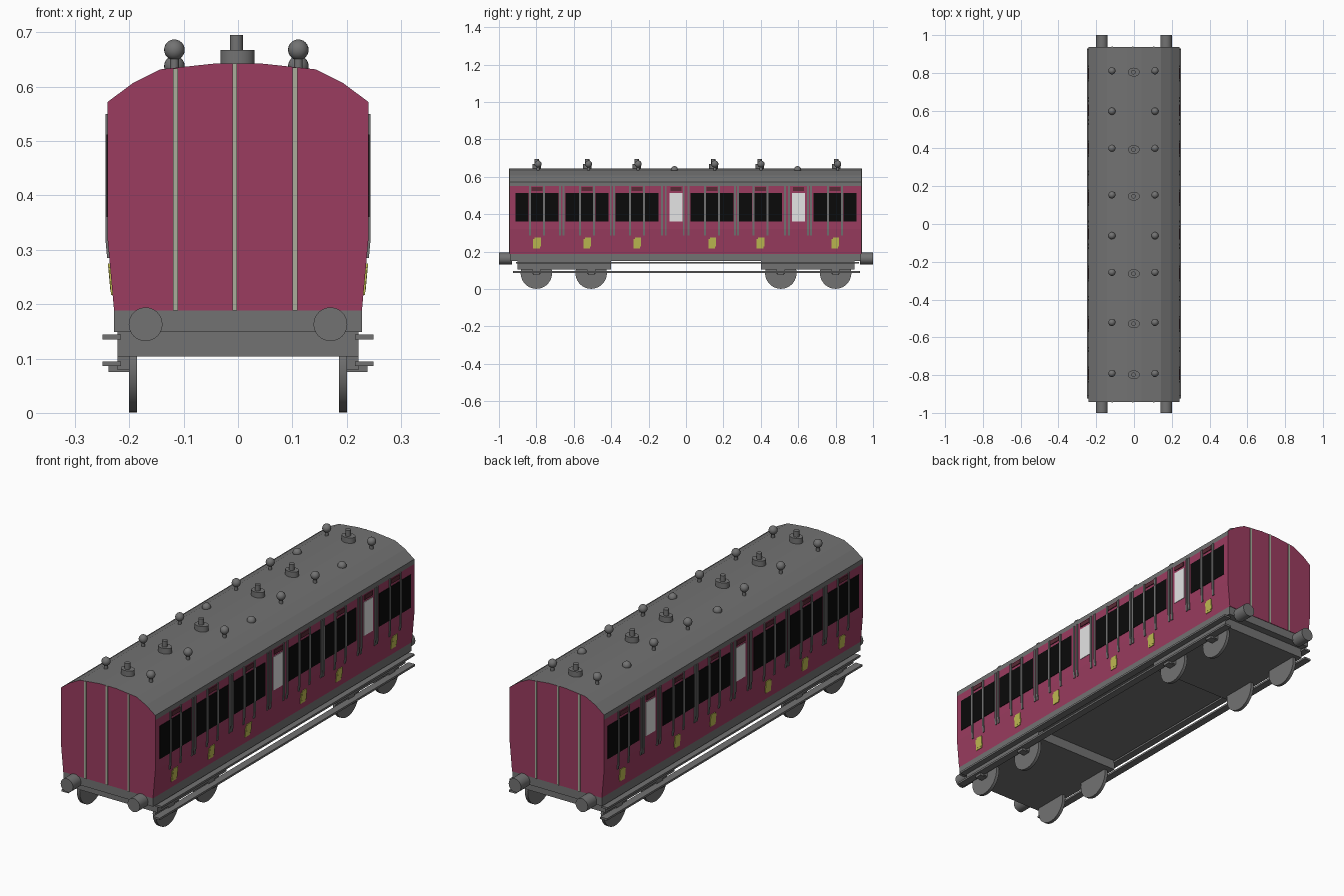
import bpy, bmesh, math
from mathutils import Matrix, Vector

if "Cube" in bpy.data.objects:
    bpy.data.objects.remove(bpy.data.objects["Cube"])


def material(name, rgb):
    m = bpy.data.materials.new(name)
    m.diffuse_color = (*rgb, 1)
    m.use_nodes = True
    m.node_tree.nodes["Principled BSDF"].inputs["Base Color"].default_value = m.diffuse_color
    return m


GREY = material("grey", (0.17, 0.17, 0.17))
CRIMSON = material("crimson", (0.328, 0.045, 0.117))
DARK_RED = material("dark_red", (0.10, 0.022, 0.035))
BLACK = material("window_black", (0.003, 0.003, 0.003))
WHITE = material("frosted_white", (0.78, 0.78, 0.78))
YELLOW = material("crest_yellow", (0.53, 0.50, 0.085))
PALE = material("pale_stripe", (0.40, 0.42, 0.33))


def finish(name, bm, *mats, mirror=False, smooth=False):
    bmesh.ops.recalc_face_normals(bm, faces=bm.faces)
    me = bpy.data.meshes.new(name)
    bm.to_mesh(me)
    bm.free()
    for m in mats:
        me.materials.append(m)
    ob = bpy.data.objects.new(name, me)
    bpy.context.collection.objects.link(ob)
    if mirror:
        ob.modifiers.new("mirror", 'MIRROR').use_axis = (True, False, False)
    if smooth:
        bpy.ops.object.select_all(action='DESELECT')
        ob.select_set(True)
        bpy.context.view_layer.objects.active = ob
        bpy.ops.object.shade_smooth_by_angle(angle=math.radians(40))
    return ob


def box(bm, x0, x1, y0, y1, z0, z1):
    mat = Matrix.Translation(((x0 + x1) / 2, (y0 + y1) / 2, (z0 + z1) / 2)) @ \
        Matrix.Diagonal((x1 - x0, y1 - y0, z1 - z0, 1))
    bmesh.ops.create_cube(bm, size=1, matrix=mat)


def cylinder(bm, centre, r, depth, axis='Z', squash=1.0, seg=32):
    rot = {'Z': Matrix(), 'X': Matrix.Rotation(math.pi / 2, 4, 'Y'),
           'Y': Matrix.Rotation(math.pi / 2, 4, 'X')}[axis]
    mat = Matrix.Translation(centre) @ Matrix.Diagonal((1, squash, 1, 1)) @ rot
    bmesh.ops.create_cone(bm, cap_ends=True, segments=seg, radius1=r, radius2=r,
                          depth=depth, matrix=mat)


def ball(bm, centre, r):
    bmesh.ops.create_uvsphere(bm, u_segments=20, v_segments=12, radius=r,
                              matrix=Matrix.Translation(centre))


WAIST = 0.32


def wall_x(z):
    return 0.24 if z >= WAIST else 0.228 + 0.012 * (z - 0.188) / (WAIST - 0.188)


def plate(bm, y0, y1, z0, z1, out):
    """Thin plate that follows the side wall, including its inward lean."""
    if z0 < WAIST < z1:
        plate(bm, y0, y1, z0, WAIST, out)
        z0 = WAIST
    v = [bm.verts.new((wall_x(z) + d, y, z))
         for d in (-0.003, out) for y, z in ((y0, z0), (y1, z0), (y1, z1), (y0, z1))]
    for f in ((0, 1, 2, 3), (4, 5, 6, 7), (0, 1, 5, 4), (1, 2, 6, 5), (2, 3, 7, 6), (3, 0, 4, 7)):
        bm.faces.new([v[i] for i in f])


Y0, Y1 = -0.943, 0.937

# Coach body: extruded cross-section, roof and gutter faces in grey
half = [(0.228, 0.188), (0.24, WAIST), (0.24, 0.55), (0.24, 0.572),
        (0.193, 0.607), (0.143, 0.632), (0.04, 0.643)]
ring = half + [(-x, z) for x, z in reversed(half)]
bm = bmesh.new()
end = bm.faces.new([bm.verts.new((x, Y0, z)) for x, z in ring])
ext = bmesh.ops.extrude_face_region(bm, geom=[end], use_keep_orig=True)
bmesh.ops.translate(bm, verts=[g for g in ext["geom"] if isinstance(g, bmesh.types.BMVert)],
                    vec=Vector((0, Y1 - Y0, 0)))
bm.normal_update()
for f in bm.faces:
    if abs(f.normal.y) < 0.5 and f.calc_center_median().z > 0.55:
        f.material_index = 1
finish("coach_body", bm, CRIMSON, GREY)

# Pale vertical stripes on both ends
bm = bmesh.new()
for x, top in ((-0.115, 0.634), (-0.006, 0.643), (0.105, 0.635)):
    for y in (Y0, Y1):
        box(bm, x - 0.0045, x + 0.0045, y - 0.003, y + 0.003, 0.188, top)
finish("end_stripes", bm, PALE)

# Side details: six compartments and two frosted windows, same on both sides
COMPARTMENTS = (-0.797, -0.529, -0.262, 0.139, 0.398, 0.797)
FROSTED = (-0.053, 0.602)
panes, frosted, vents, strips, crests = (bmesh.new() for _ in range(5))
for c in COMPARTMENTS:
    for a, b in ((-0.115, -0.044), (-0.032, 0.032), (0.044, 0.115)):
        plate(panes, c + a, c + b, 0.36, 0.512, 0.002)
    plate(vents, c - 0.03, c + 0.03, 0.525, 0.545, 0.004)
    for s in (-0.038, 0.038):
        plate(strips, c + s - 0.005, c + s + 0.005, 0.285, 0.55, 0.004)
    plate(crests, c - 0.02, c + 0.016, 0.217, 0.268, 0.003)
    plate(crests, c - 0.012, c + 0.021, 0.226, 0.275, 0.0035)
for c in FROSTED:
    plate(frosted, c - 0.034, c + 0.034, 0.36, 0.514, 0.002)
    plate(vents, c - 0.03, c + 0.03, 0.525, 0.545, 0.004)
for y in (-0.673, -0.655, -0.402, -0.385, -0.128, -0.108, -0.012, 0.014,
          0.262, 0.278, 0.53, 0.55, 0.652, 0.668):
    plate(strips, y - 0.005, y + 0.005, 0.285, 0.55, 0.004)
finish("compartment_windows", panes, BLACK, mirror=True)
finish("frosted_windows", frosted, WHITE, mirror=True)
finish("door_ventilators", vents, DARK_RED, mirror=True)
finish("door_strips", strips, GREY, mirror=True)
finish("side_crests", crests, YELLOW, mirror=True)

# Roof fittings: tall lamps with stems, low domes, centre ventilators
VENT_Y = (-0.795, -0.525, -0.26, 0.15, 0.397, 0.807)
lamps, roof_vents, domes = bmesh.new(), bmesh.new(), bmesh.new()
for y in VENT_Y:
    for x in (-0.117, 0.111):
        ball(lamps, (x, y + 0.004, 0.668), 0.019)
        cylinder(lamps, (x, y + 0.004, 0.642), 0.008, 0.03, seg=12)
    cylinder(roof_vents, (-0.001, y - 0.003, 0.652), 0.031, 0.032, squash=0.75)
    cylinder(roof_vents, (-0.003, y - 0.003, 0.68), 0.012, 0.03, seg=16)
for y in (-0.062, 0.597):
    for x in (-0.117, 0.111):
        ball(domes, (x, y, 0.638), 0.019)
finish("roof_lamps", lamps, GREY, smooth=True)
finish("roof_ventilators", roof_vents, GREY, smooth=True)
finish("roof_domes", domes, GREY, smooth=True)

# Underframe
bm = bmesh.new()
box(bm, -0.228, 0.228, Y0 + 0.002, Y1 - 0.002, 0.149, 0.189)
finish("underframe", bm, GREY)

# Buffers
bm = bmesh.new()
for x in (-0.17, 0.17):
    for s in (-1, 1):
        cylinder(bm, (x, s * 0.965, 0.163), 0.031, 0.07, 'Y')
finish("buffers", bm, GREY, smooth=True)

# Bogies, wheels and axle boxes
WHEEL_Y = (-0.8, -0.507, 0.507, 0.8)
bogies, wheels, axles = bmesh.new(), bmesh.new(), bmesh.new()
for s in (-1, 1):
    box(bogies, -0.222, 0.222, min(s * 0.40, s * 0.9), max(s * 0.40, s * 0.9), 0.104, 0.15)
for y in WHEEL_Y:
    cylinder(wheels, (0.193, y, 0.085), 0.084, 0.015, 'X', seg=40)
    box(axles, 0.2, 0.222, y - 0.022, y + 0.022, 0.079, 0.148)
    box(axles, 0.2, 0.238, y - 0.018, y + 0.018, 0.075, 0.086)
finish("bogies", bogies, GREY)
finish("wheels", wheels, GREY, mirror=True, smooth=True)
finish("axle_boxes", axles, GREY, mirror=True)

# Long footboards, two per side
bm = bmesh.new()
box(bm, 0.215, 0.249, -0.91, 0.925, 0.135, 0.144)
box(bm, 0.215, 0.249, -0.925, 0.93, 0.086, 0.095)
finish("footboards", bm, GREY, mirror=True)
